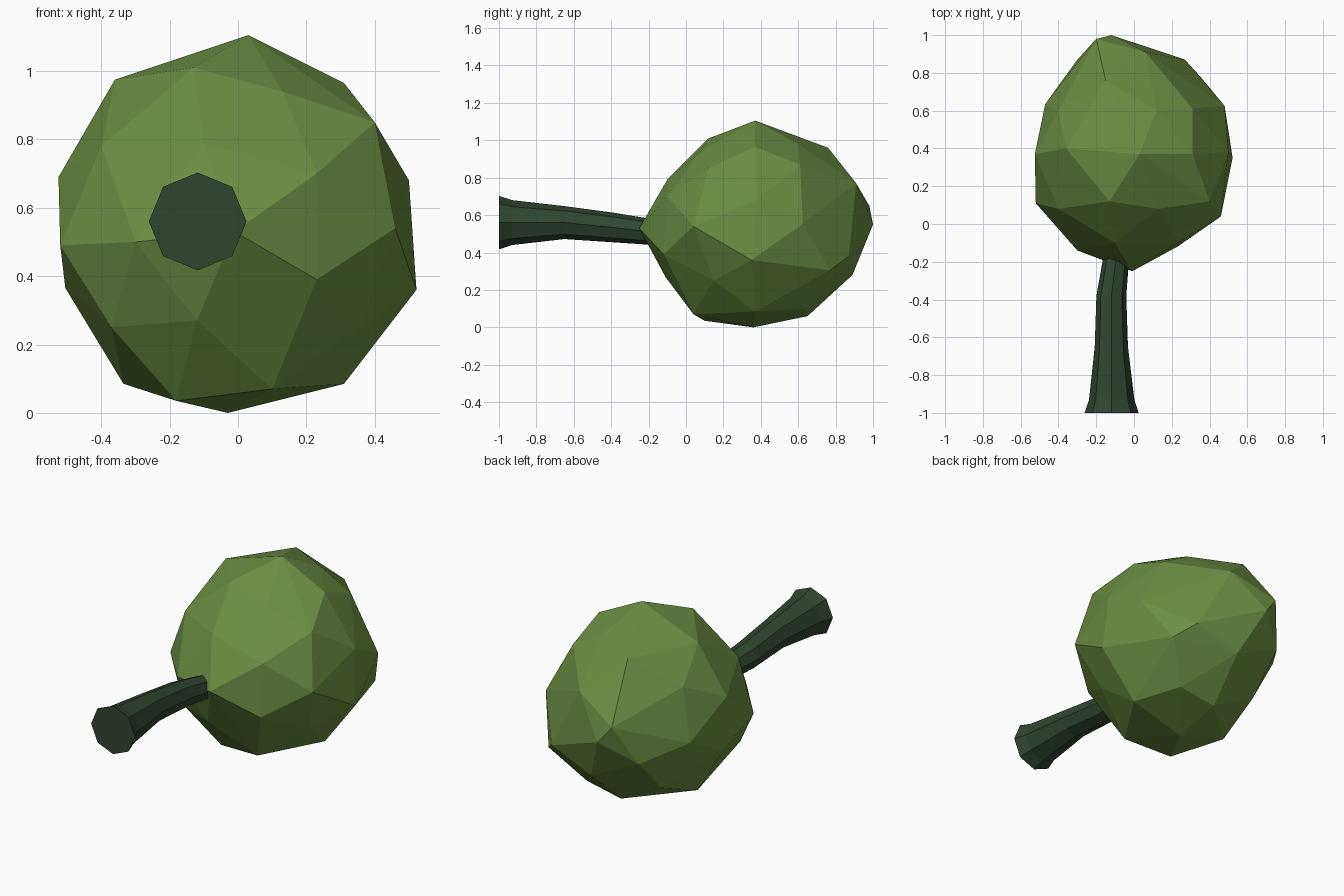
import bpy, bmesh, math

if "Cube" in bpy.data.objects:
    bpy.data.objects.remove(bpy.data.objects["Cube"])


def material(name, rgb):
    mat = bpy.data.materials.new(name)
    mat.diffuse_color = (*rgb, 1)
    mat.use_nodes = True
    mat.node_tree.nodes["Principled BSDF"].inputs["Base Color"].default_value = mat.diffuse_color
    return mat


def finish(bm, name, mat):
    bmesh.ops.recalc_face_normals(bm, faces=bm.faces[:])
    mesh = bpy.data.meshes.new(name)
    bm.to_mesh(mesh)
    bm.free()
    mesh.materials.append(mat)
    obj = bpy.data.objects.new(name, mesh)
    bpy.context.collection.objects.link(obj)
    return obj


# Foliage: irregular faceted ball, cross-sections along y as (x, z, y shift)
sections = {
    -0.25: [(-.01, .53, 0)],
    -0.11: [(-.10, .79, .01), (.23, .70, .01), (.23, .39, -.01),
            (-.12, .27, 0), (-.30, .50, -.03)],
    0.08: [(-.13, 1.01, .04), (.13, .94, 0), (.40, .85, .04), (.46, .54, -.04),
           (.36, .25, .07), (.10, .07, -.04), (-.18, .035, .02),
           (-.37, .25, -.06), (-.52, .49, .03), (-.40, .78, 0)],
    0.37: [(.03, 1.105, 0), (.31, .965, 0), (.50, .68, .01), (.522, .36, -.02),
           (.31, .085, 0), (-.03, 0, -.01), (-.335, .085, 0),
           (-.505, .365, 0), (-.525, .69, 0), (-.36, .975, .03)],
    0.66: [(-.15, .96, .10), (.12, .98, -.06), (.31, .87, -.05),
           (.48, .555, -.035), (.36, .305, .11), (.20, .10, -.02),
           (-.03, .06, -.01), (-.30, .20, 0), (-.47, .50, -.025),
           (-.40, .80, -.06)],
    0.90: [(.06, .77, .01), (.27, .38, -.03), (0, .28, -.01),
           (-.30, .42, -.03), (-.20, .65, .08)],
    1.00: [(-.12, .55, 0)],
}
bm = bmesh.new()
for y, points in sections.items():
    for x, z, shift in points:
        bm.verts.new((x, y + shift, z))
hull = bmesh.ops.convex_hull(bm, input=bm.verts[:])
loose = [v for v in bm.verts if not v.link_faces]
bmesh.ops.delete(bm, geom=loose, context='VERTS')
finish(bm, "foliage", material("leaf_green", (.15, .27, .055)))

# Trunk: eight-sided tapering tube with a flared foot, (y, x, z, radius)
stations = [(-1.0, -.118, .56, .143), (-.93, -.118, .56, .12),
            (-.65, -.12, .56, .088), (-.38, -.12, .533, .079),
            (-.20, -.097, .512, .07), (.05, -.06, .48, .06)]
bm = bmesh.new()
rings = []
for y, x, z, r in stations:
    rings.append([bm.verts.new((x + r * math.cos(i * math.pi / 4), y,
                                z + r * math.sin(i * math.pi / 4)))
                  for i in range(8)])
for a, b in zip(rings, rings[1:]):
    for i in range(8):
        j = (i + 1) % 8
        bm.faces.new((a[i], a[j], b[j], b[i]))
bm.faces.new(rings[0])
bm.faces.new(rings[-1])
finish(bm, "trunk", material("bark_green", (.03, .06, .03)))
